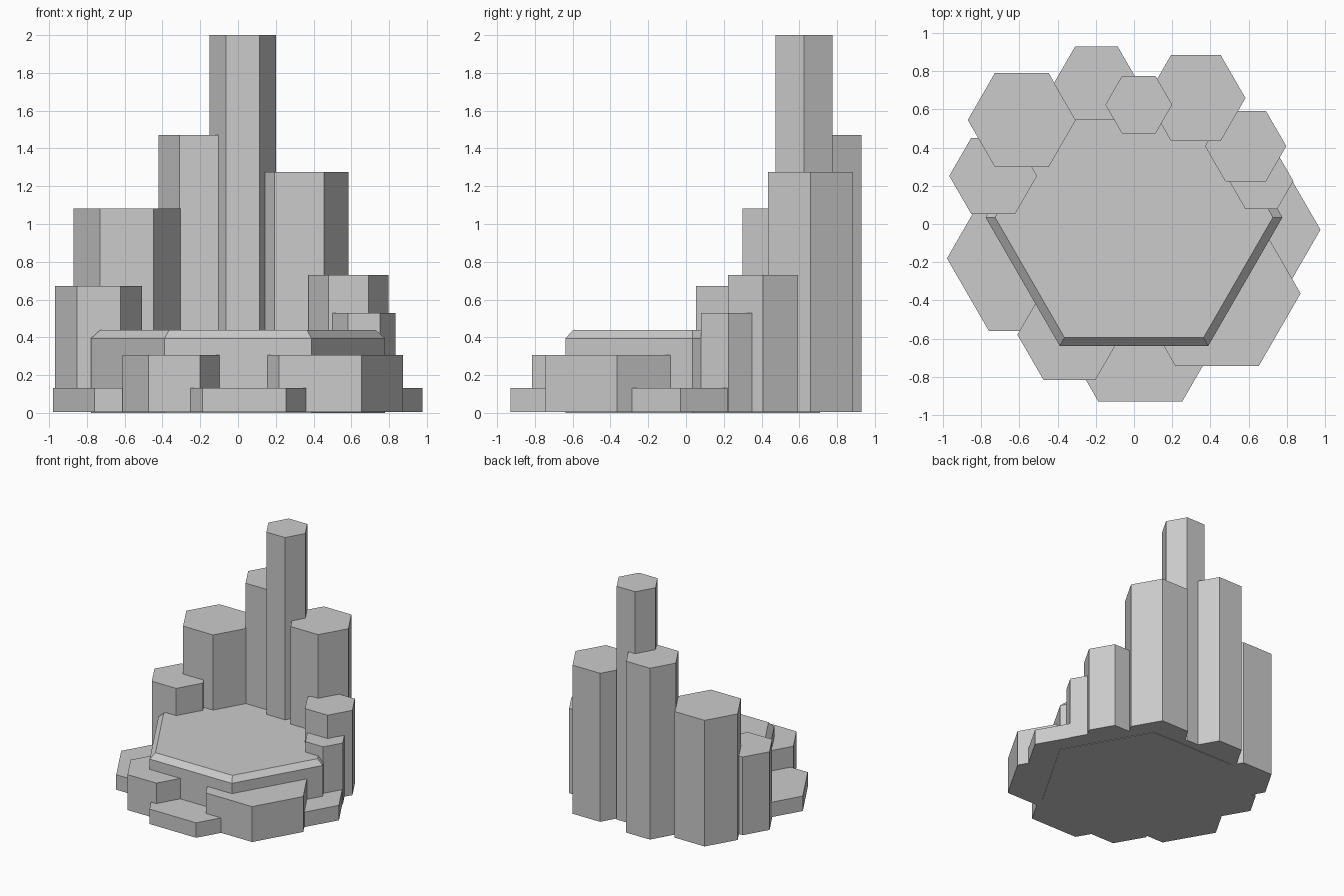
import bpy, bmesh
from math import cos, sin, pi

if "Cube" in bpy.data.objects:
    bpy.data.objects.remove(bpy.data.objects["Cube"])


def hex_prism(name, x, y, levels):
    """Hexagonal solid with points on +-x; levels is a list of (radius, z)."""
    bm = bmesh.new()
    rings = [[bm.verts.new((x + r * cos(i * pi / 3), y + r * sin(i * pi / 3), z))
              for i in range(6)] for r, z in levels]
    bm.faces.new(rings[0][::-1])
    bm.faces.new(rings[-1])
    for a, b in zip(rings, rings[1:]):
        for i in range(6):
            j = (i + 1) % 6
            bm.faces.new((a[i], a[j], b[j], b[i]))
    mesh = bpy.data.meshes.new(name)
    bm.to_mesh(mesh)
    bm.free()
    obj = bpy.data.objects.new(name, mesh)
    bpy.context.collection.objects.link(obj)
    return obj


# Central platform with a chamfered top rim
hex_prism("central_platform", 0, 0.035, [(0.778, 0), (0.778, 0.395), (0.728, 0.44)])

# Surrounding columns: name, x, y, radius, height
columns = [
    ("back_spire", 0.025, 0.625, 0.175, 2.0),
    ("back_left_column", -0.197, 0.737, 0.223, 1.47),
    ("back_right_column", 0.324, 0.66, 0.26, 1.275),
    ("left_wide_column", -0.588, 0.545, 0.283, 1.083),
    ("right_column", 0.585, 0.408, 0.213, 0.73),
    ("left_column", -0.738, 0.252, 0.23, 0.673),
    ("right_short_column", 0.667, 0.225, 0.168, 0.53),
    ("front_right_step", 0.435, -0.364, 0.438, 0.307),
    ("front_left_step", -0.338, -0.58, 0.273, 0.307),
    ("left_low_step", -0.54, -0.18, 0.44, 0.132),
    ("front_low_step", 0.033, -0.547, 0.441, 0.132),
    ("right_low_step", 0.537, -0.03, 0.44, 0.132),
]
for name, x, y, r, h in columns:
    # Columns float a hair above the platform's underside
    hex_prism(name, x, y, [(r, 0.004), (r, h)])
